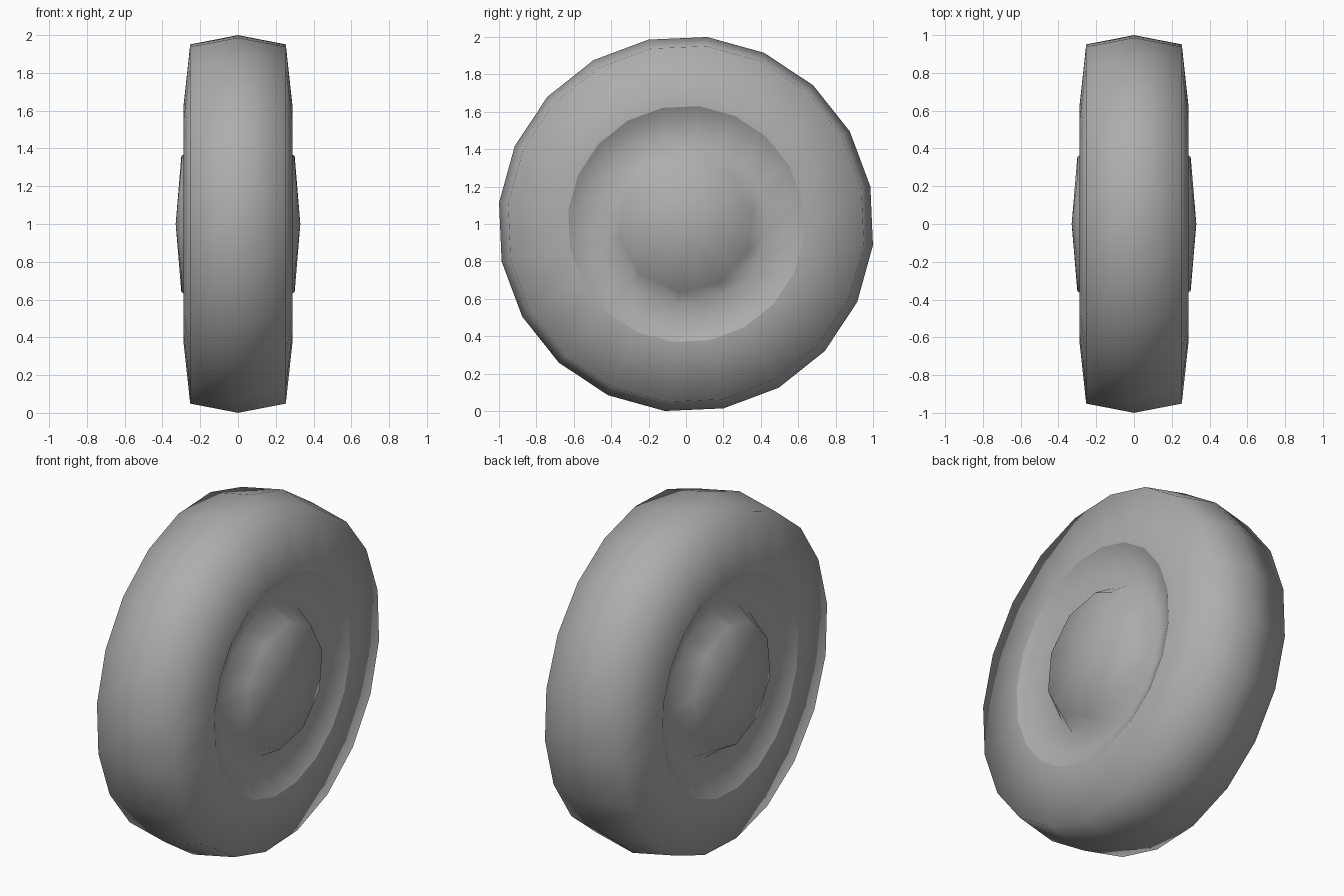
import bpy, bmesh, math

if "Cube" in bpy.data.objects:
    bpy.data.objects.remove(bpy.data.objects["Cube"])

SIDES = 20
PHASE = math.radians(11.5)
CENTRE_Z = 1.0
RIM_RADIUS = 0.634
HUB_RADIUS = 0.363


def ring_point(x, r, i):
    """Point i of a ring round the axle; the hub ring has only ten corners."""
    if r == HUB_RADIUS and i % 2:
        r *= math.cos(2 * math.pi / SIDES)
    a = PHASE + 2 * math.pi * i / SIDES
    return (x, r * math.cos(a), CENTRE_Z + r * math.sin(a))


def lathe(name, profile):
    """Revolve (x, radius) points around the wheel axle, which runs along x."""
    bm = bmesh.new()
    rings = []
    for x, r in profile:
        if r == 0:
            rings.append([bm.verts.new((x, 0, CENTRE_Z))] * SIDES)
        else:
            rings.append([bm.verts.new(ring_point(x, r, i)) for i in range(SIDES)])
    for a, b in zip(rings, rings[1:]):
        for i in range(SIDES):
            j = (i + 1) % SIDES
            bm.faces.new(list(dict.fromkeys((a[i], a[j], b[j], b[i])))).smooth = True
    bmesh.ops.recalc_face_normals(bm, faces=bm.faces)
    # Crisp crease where the tyre meets the sunken disc
    for ring, (x, r) in zip(rings, profile):
        if r == RIM_RADIUS:
            for i in range(SIDES):
                bm.edges.get((ring[i], ring[(i + 1) % SIDES])).smooth = False
    mesh = bpy.data.meshes.new(name)
    bm.to_mesh(mesh)
    bm.free()
    obj = bpy.data.objects.new(name, mesh)
    bpy.context.collection.objects.link(obj)
    return obj


# Half profile from hub tip outwards: hub cap, groove, rim crease, sidewall
half = [(0.33, 0), (0.30, HUB_RADIUS), (0.185, 0.43),
        (0.288, RIM_RADIUS), (0.253, 0.957)]

# Whole wheel: mirrored halves joined by the crowned tread
wheel = lathe("wheel", half + [(0, 1.006)] + [(-x, r) for x, r in half[::-1]])

# Dark grey rubber
rubber = bpy.data.materials.new("rubber")
rubber.diffuse_color = (0.42, 0.42, 0.42, 1)
rubber.use_nodes = True
rubber.node_tree.nodes["Principled BSDF"].inputs["Base Color"].default_value = rubber.diffuse_color
wheel.data.materials.append(rubber)
